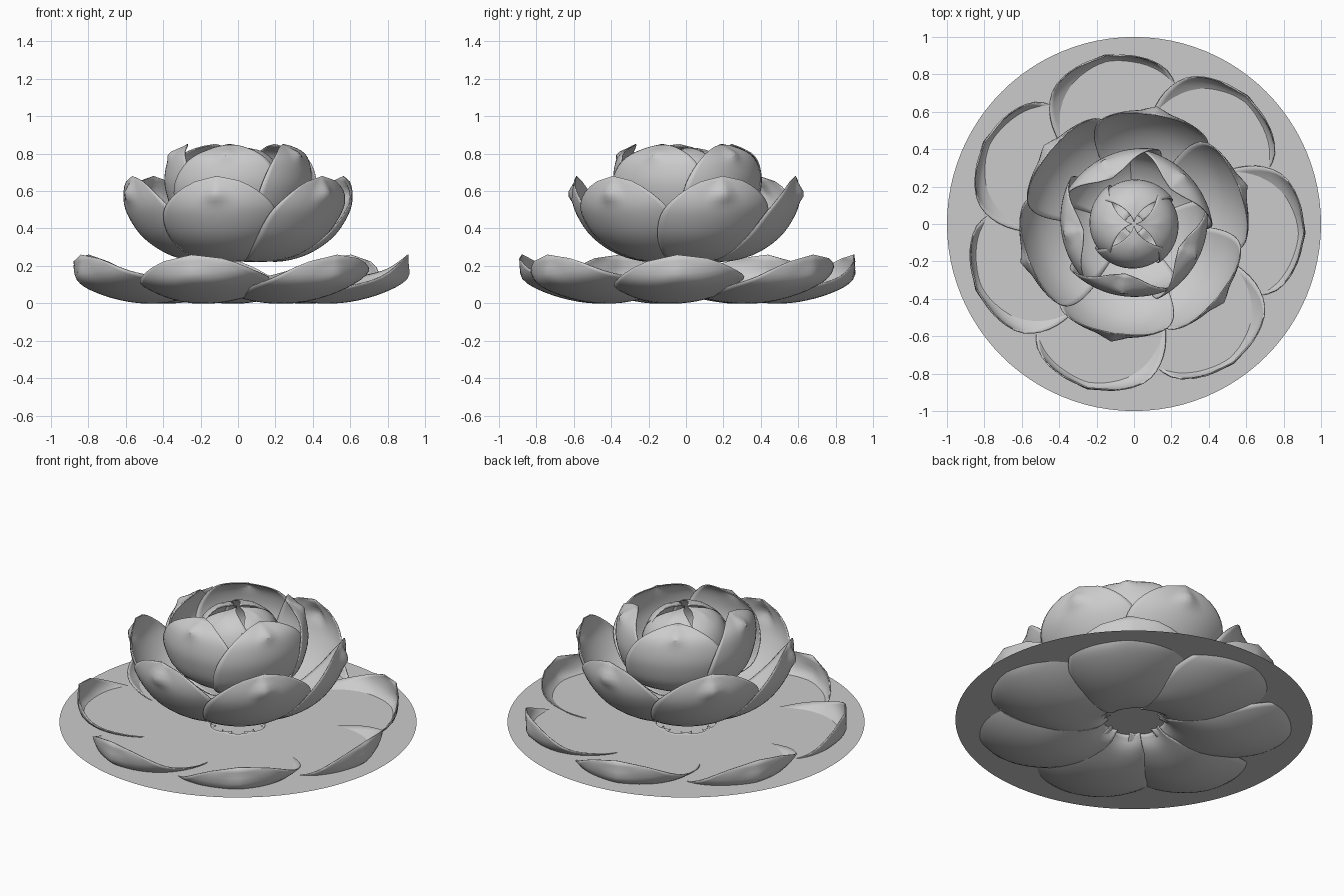
import bpy, bmesh, math
from mathutils import Vector

cube = bpy.data.objects.get("Cube")
if cube:
    bpy.data.objects.remove(cube, do_unlink=True)

# One pale grey for the whole flower
grey = bpy.data.materials.new("pale_grey")
grey.use_nodes = True
grey.diffuse_color = (0.6, 0.6, 0.6, 1)
grey.node_tree.nodes["Principled BSDF"].inputs["Base Color"].default_value = (0.6, 0.6, 0.6, 1)

ROWS, COLS = 24, 20


def finish(name, bm):
    mesh = bpy.data.meshes.new(name)
    bm.to_mesh(mesh)
    bm.free()
    mesh.materials.append(grey)
    obj = bpy.data.objects.new(name, mesh)
    bpy.context.collection.objects.link(obj)
    return obj


def along(profile, t):
    """Smooth point on the radius/height profile at t from 0 to 1."""
    pts = [Vector(p) for p in profile]
    pts = [2 * pts[0] - pts[1]] + pts + [2 * pts[-1] - pts[-2]]
    s = t * (len(profile) - 1)
    i = min(int(s), len(profile) - 2)
    f = s - i
    a, b, c, d = pts[i:i + 4]
    return 0.5 * (2 * b + (c - a) * f + (2 * a - 5 * b + 4 * c - d) * f ** 2
                  + (3 * b - a - 3 * c + d) * f ** 3)


def petal_ring(name, count, start, profile, width, swirl, flat, lift, roll, pinch):
    """Ring of cupped, pointed petals, each tucked under the next one."""
    for k in range(count):
        bm = bmesh.new()
        grid = []
        for i in range(ROWS + 1):
            t = i / ROWS
            r, z = along(profile, t)
            taper = (1 - t ** 3) ** 0.6
            fade = min(1, 2 * t)
            row = []
            for j in range(COLS + 1):
                u = 2 * j / COLS - 1
                # Side effects fade toward the tip and the base
                side = u * taper
                angle = math.radians(start + 360 * k / count + side * width)
                ridge = math.exp(-((t - 0.86) / 0.07) ** 2) * max(0, 1 - abs(u) * 3)
                rr = r * (1 - swirl * side - flat * side * side) + pinch * ridge
                zz = z + fade * (lift * side * side + roll * side)
                row.append(bm.verts.new((rr * math.cos(angle), rr * math.sin(angle),
                                         max(zz, 0.002))))
            grid.append(row)
        for low, high in zip(grid, grid[1:]):
            for j in range(COLS):
                bm.faces.new((low[j], low[j + 1], high[j + 1], high[j]))
        bmesh.ops.remove_doubles(bm, verts=bm.verts, dist=0.0005)
        bmesh.ops.recalc_face_normals(bm, faces=bm.faces)
        obj = finish(f"{name}_{k + 1}", bm)
        bpy.ops.object.select_all(action="DESELECT")
        obj.select_set(True)
        bpy.context.view_layer.objects.active = obj
        bpy.ops.object.shade_smooth_by_angle(angle=math.radians(35))
        solid = obj.modifiers.new("thickness", "SOLIDIFY")
        solid.thickness = 0.006
        solid.offset = 0


# Thin round leaf under the flower
bm = bmesh.new()
bmesh.ops.create_circle(bm, cap_ends=True, segments=96, radius=1)
bmesh.ops.translate(bm, verts=bm.verts, vec=(0, 0, 0.115))
finish("leaf_disc", bm)

# Low, spreading outer petals
petal_ring("outer_petal", 7, -3,
           [(0.17, 0.12), (0.25, 0.05), (0.42, 0.006), (0.6, 0.012),
            (0.78, 0.06), (0.89, 0.13), (0.91, 0.26)],
           width=37, swirl=0.01, flat=0.18, lift=0.08, roll=0.03, pinch=0.015)

# Deep bowl of middle petals
petal_ring("middle_petal", 6, 19,
           [(0.08, 0.26), (0.2, 0.225), (0.36, 0.26), (0.5, 0.35),
            (0.585, 0.47), (0.61, 0.57), (0.595, 0.68)],
           width=40, swirl=0.02, flat=0.04, lift=0.02, roll=0.01, pinch=0.03)

# Rounded inner petals, flatter across
petal_ring("inner_petal", 5, 260,
           [(0.08, 0.43), (0.2, 0.4), (0.33, 0.48), (0.38, 0.6),
            (0.385, 0.7), (0.355, 0.79), (0.27, 0.85)],
           width=50, swirl=0.025, flat=-0.07, lift=0, roll=0.01, pinch=0.025)

# Closed central bud
petal_ring("bud_petal", 4, 0,
           [(0.05, 0.5), (0.15, 0.47), (0.21, 0.55), (0.235, 0.65),
            (0.2, 0.75), (0.12, 0.81), (0.01, 0.83)],
           width=62, swirl=0.04, flat=0, lift=0, roll=0.01, pinch=0.01)
